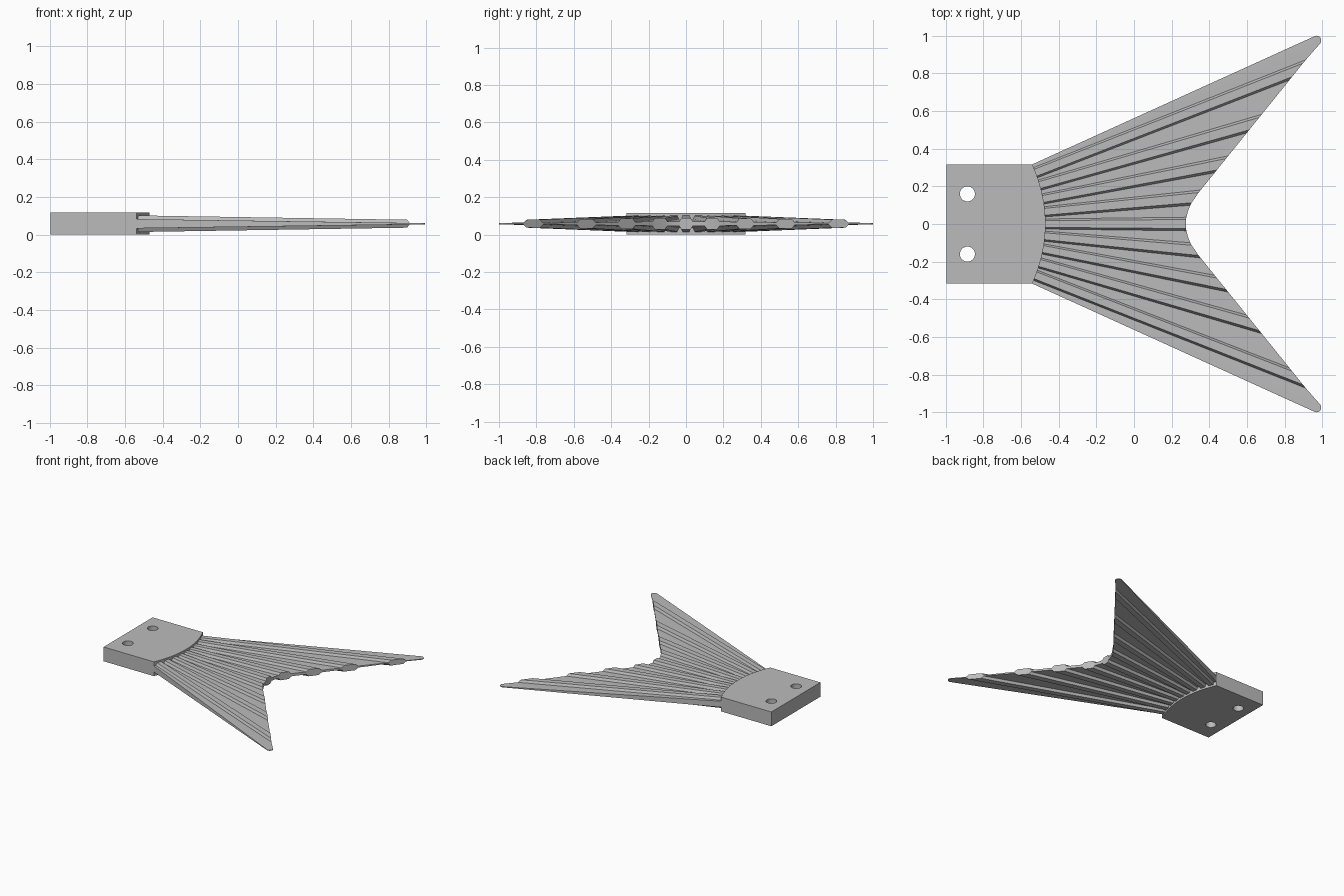
import bpy, bmesh, math
from mathutils import Vector

cube = bpy.data.objects.get("Cube")
if cube:
    bpy.data.objects.remove(cube, do_unlink=True)

MID = 0.0585          # mid plane height, also half the block height
HALF_W = 0.317        # half width of the block

grey = bpy.data.materials.new("light_grey")
grey.use_nodes = True
grey.diffuse_color = (0.5, 0.5, 0.5, 1)
grey.node_tree.nodes["Principled BSDF"].inputs["Base Color"].default_value = (0.5, 0.5, 0.5, 1)


def root_x(y):
    """Curved rear face of the block."""
    return -0.47 - 0.07 * (y / HALF_W) ** 2


def trail_x(y):
    """Forked trailing edge: rounded notch, then straight."""
    y = abs(y)
    return 0.275 + 2.45 * y * y if y < 0.165 else 0.342 + 0.807 * (y - 0.165)


# Mounting block: outline with two bolt holes, extruded
outline = [(-0.995, HALF_W), (-0.995, -HALF_W)]
for i in range(25):
    y = HALF_W * (i / 12 - 1)
    outline.append((root_x(y), y))
loops = [outline]
for cy in (-0.16, 0.16):
    angles = [math.tau * i / 32 for i in range(32)]
    loops.append([(-0.885 + 0.04 * math.cos(a), cy + 0.04 * math.sin(a)) for a in angles])

curve = bpy.data.curves.new("mounting_block", "CURVE")
curve.dimensions = "2D"
curve.fill_mode = "BOTH"
curve.extrude = MID
for pts in loops:
    spline = curve.splines.new("POLY")
    spline.points.add(len(pts) - 1)
    for p, (x, y) in zip(spline.points, pts):
        p.co = (x, y, 0, 1)
    spline.use_cyclic_u = True
block = bpy.data.objects.new("mounting_block", curve)
block.location.z = MID
bpy.context.collection.objects.link(block)
bpy.context.view_layer.objects.active = block
block.select_set(True)
bpy.ops.object.convert(target="MESH")
block = bpy.context.object
block.data.materials.clear()
block.data.materials.append(grey)

# Tail fin: rays (root y, end point, is ridge top) from the centre line outward
ROOTS = (0, 0.065, 0.133, 0.207, 0.273)
ENDS = (0, 0.14, 0.317, 0.533, 0.818)
half_rays = []
for i, (r, e) in enumerate(zip(ROOTS, ENDS)):
    root_half = 0.018
    end_half = 0.024 + 0.003 * i
    for k, top in ((-1.5, False), (-1, True), (1, True), (1.5, False)):
        if i == 0 and k < 0:
            continue
        y = e + k * end_half
        half_rays.append((r + k * root_half, (trail_x(y), y), top))
    if i < 4:
        y = (e + ENDS[i + 1]) / 2
        half_rays.append(((r + ROOTS[i + 1]) / 2, (trail_x(y), y), False))
# Rounded tip, finishing on the leading edge
for i in range(7):
    a = math.radians(-39 + 153 * i / 6)
    half_rays.append((0.304 + 0.013 * i / 6,
                      (0.97 + 0.025 * math.cos(a), 0.975 + 0.025 * math.sin(a)), False))

mirrored = [(-r, (x, -y), t) for r, (x, y), t in reversed(half_rays)]
rays = mirrored + half_rays


def half_thickness(x, top):
    if top:
        return 0.043 - 0.016 * (x + 0.47)
    return max(0.003, 0.024 - 0.015 * (x + 0.5))


bm = bmesh.new()
sections = []
for r, end, top in rays:
    end = Vector(end)
    start = Vector((root_x(r), r))
    start -= (end - start).normalized() * 0.03      # seat inside the block
    verts = []
    for p, side in ((start, 1), (end, 1), (end, -1), (start, -1)):
        z = MID + side * half_thickness(p.x, top)
        verts.append(bm.verts.new((p.x, p.y, z)))
    sections.append(verts)
for a, b in zip(sections, sections[1:]):
    for i in range(4):
        j = (i + 1) % 4
        bm.faces.new((a[i], a[j], b[j], b[i]))
bm.faces.new(sections[0])
bm.faces.new(sections[-1])
bmesh.ops.recalc_face_normals(bm, faces=bm.faces)
mesh = bpy.data.meshes.new("tail_fin")
bm.to_mesh(mesh)
bm.free()
mesh.materials.append(grey)
fin = bpy.data.objects.new("tail_fin", mesh)
bpy.context.collection.objects.link(fin)

# Crisp edges, smooth curves
for obj in (block, fin):
    bpy.ops.object.select_all(action="DESELECT")
    obj.select_set(True)
    bpy.context.view_layer.objects.active = obj
    bpy.ops.object.shade_smooth_by_angle(angle=math.radians(20))
